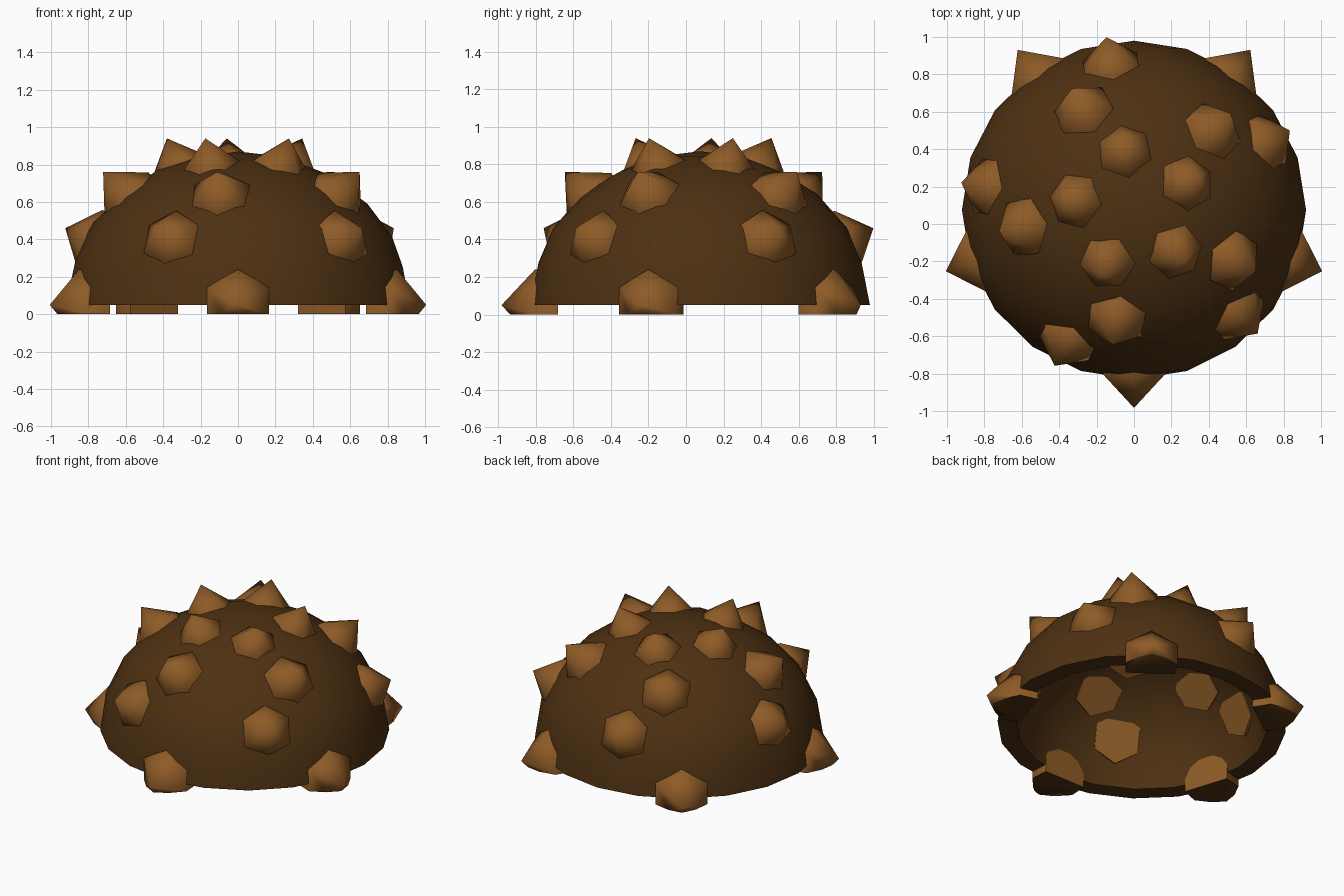
import bpy, bmesh, math
from mathutils import Matrix, Vector

cube = bpy.data.objects.get("Cube")
if cube:
    bpy.data.objects.remove(cube, do_unlink=True)

CENTRE = Vector((0, 0.075, 0.05))
RADII = Vector((0.92, 0.905, 0.82))
INNER = 0.87  # inner wall as a share of the outer one


def material(name, rgb):
    m = bpy.data.materials.new(name)
    m.use_nodes = True
    m.diffuse_color = (*rgb, 1)
    m.node_tree.nodes["Principled BSDF"].inputs["Base Color"].default_value = (*rgb, 1)
    return m


dark = material("dark_brown", (0.075, 0.03, 0.006))
light = material("light_brown", (0.27, 0.105, 0.02))


def finish(bm, name, mats):
    mesh = bpy.data.meshes.new(name)
    bm.to_mesh(mesh)
    bm.free()
    for m in mats:
        mesh.materials.append(m)
    obj = bpy.data.objects.new(name, mesh)
    bpy.context.collection.objects.link(obj)
    bpy.ops.object.select_all(action="DESELECT")
    obj.select_set(True)
    bpy.context.view_layer.objects.active = obj
    bpy.ops.object.shade_smooth_by_angle(angle=math.radians(60))
    return obj


def build_shell():
    # Half of a low-poly sphere, doubled inwards and closed by a flat rim
    bm = bmesh.new()
    bmesh.ops.create_icosphere(bm, subdivisions=3, radius=1)
    bmesh.ops.bisect_plane(bm, geom=bm.verts[:] + bm.edges[:] + bm.faces[:], dist=0.001,
                           plane_co=(0, 0, 0), plane_no=(0, 0, -1), clear_outer=True)
    copy = bmesh.ops.duplicate(bm, geom=bm.verts[:] + bm.edges[:] + bm.faces[:])["geom"]
    inner_faces = [g for g in copy if isinstance(g, bmesh.types.BMFace)]
    for v in [g for g in copy if isinstance(g, bmesh.types.BMVert)]:
        v.co *= INNER
    bmesh.ops.reverse_faces(bm, faces=inner_faces)
    rim = [e for e in bm.edges if e.is_boundary]
    bmesh.ops.bridge_loops(bm, edges=rim)
    bmesh.ops.scale(bm, vec=RADII, verts=bm.verts)
    bmesh.ops.translate(bm, vec=CENTRE, verts=bm.verts)
    bmesh.ops.recalc_face_normals(bm, faces=bm.faces)
    finish(bm, "dome_shell", [dark])


def build_spike(name, reach, rise, angle, radius):
    # Six-sided point with a straight root that passes through the wall
    a = math.radians(angle)
    offset = Vector((reach * math.cos(a), reach * math.sin(a), rise))
    direction = offset.normalized()
    surface = 1 / math.sqrt(sum((d / r) ** 2 for d, r in zip(direction, RADII)))
    tip = offset.length
    shoulder = surface - 0.025
    root = surface * INNER - 0.03
    bm = bmesh.new()
    bmesh.ops.create_cone(bm, cap_ends=True, segments=6, radius1=radius * 0.95,
                          radius2=radius, depth=shoulder - root)
    bmesh.ops.translate(bm, vec=(0, 0, (shoulder + root) / 2), verts=bm.verts)
    top = max(bm.faces, key=lambda f: f.calc_center_median().z)
    bmesh.ops.poke(bm, faces=[top])
    max(bm.verts, key=lambda v: v.co.xy.length < 0.001).co.z = tip

    # Local x stays level so the low spikes sit squarely on the rim
    side = Vector((-math.sin(a), math.cos(a), 0))
    up = direction.cross(side)
    turn = Matrix((side, up, direction)).transposed().to_4x4()
    bm.transform(Matrix.Translation(CENTRE) @ turn)

    # Trim level with the ground
    cut = bmesh.ops.bisect_plane(bm, geom=bm.verts[:] + bm.edges[:] + bm.faces[:],
                                 plane_co=(0, 0, 0), plane_no=(0, 0, -1), clear_outer=True)
    edges = [g for g in cut["geom_cut"] if isinstance(g, bmesh.types.BMEdge)]
    if edges:
        bmesh.ops.holes_fill(bm, edges=edges, sides=0)
    bmesh.ops.recalc_face_normals(bm, faces=bm.faces)
    for f in bm.faces:
        if f.calc_center_median().z < 0.002:
            f.material_index = 1
    finish(bm, name, [light, dark])


build_shell()

# Rings of five: name, apex distance, apex height, first angle, radius
rings = [
    ("rim_spike", 1.058, 0.0, 54, 0.19),
    ("lower_spike", 0.935, 0.41, 27, 0.17),
    ("upper_spike", 0.73, 0.71, 45, 0.17),
    ("crown_spike", 0.385, 0.89, 27, 0.155),
]
for name, reach, rise, start, radius in rings:
    for i in range(5):
        build_spike(f"{name}_{i + 1}", reach, rise, start + 72 * i, radius)
